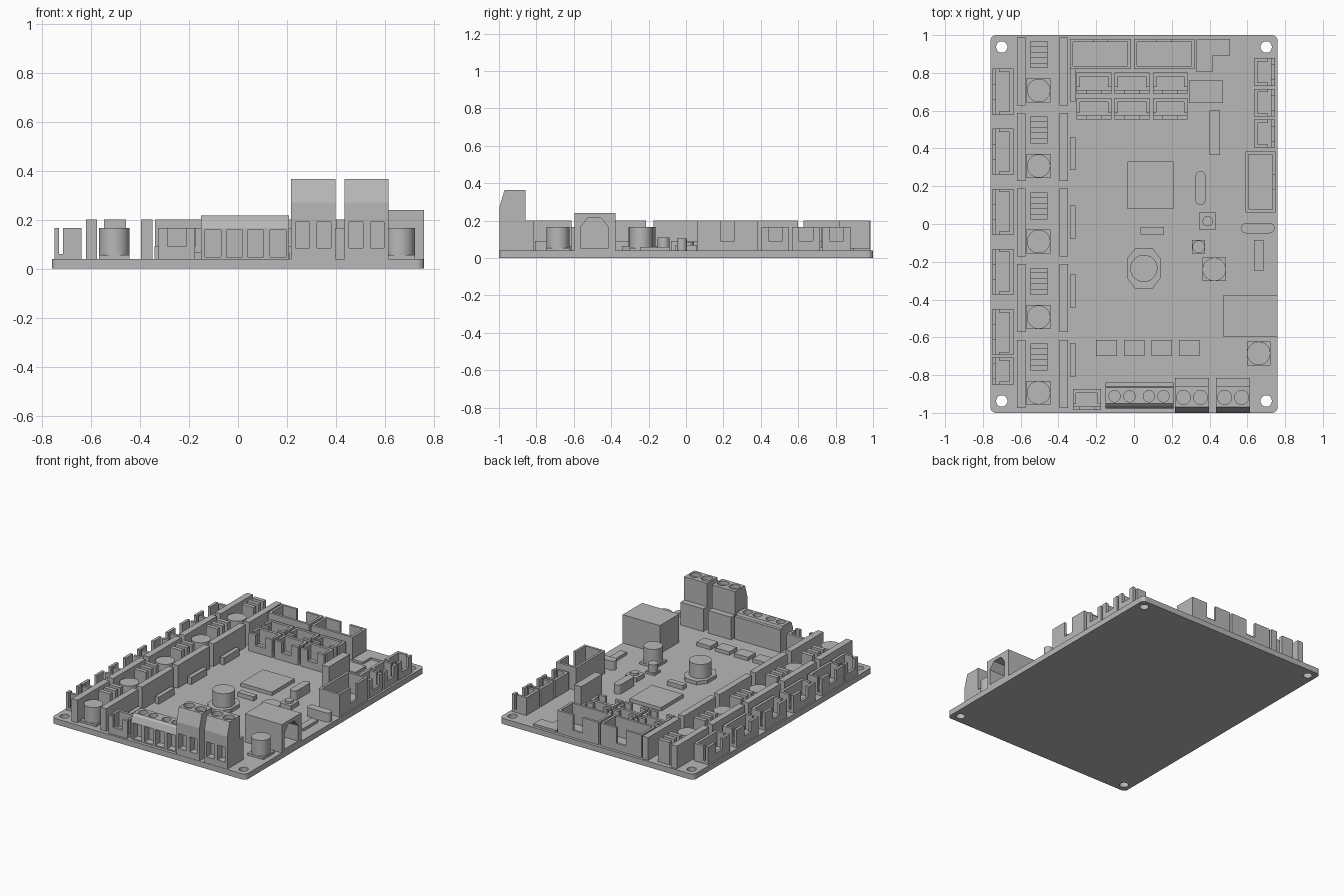
import bpy, bmesh, math
from mathutils import Matrix, Vector

if "Cube" in bpy.data.objects:
    bpy.data.objects.remove(bpy.data.objects["Cube"])

grey = bpy.data.materials.new("plain grey")
grey.diffuse_color = (0.48, 0.48, 0.48, 1)
grey.use_nodes = True
grey.node_tree.nodes["Principled BSDF"].inputs["Base Color"].default_value = grey.diffuse_color
Z0 = 0.04  # board top


def box(bm, x0, x1, y0, y1, z0, z1):
    m = Matrix.Translation(((x0 + x1) / 2, (y0 + y1) / 2, (z0 + z1) / 2))
    m = m @ Matrix.Diagonal((x1 - x0, y1 - y0, z1 - z0, 1))
    bmesh.ops.create_cube(bm, size=1, matrix=m)


def cyl(bm, x, y, r, z0, z1, seg=40):
    bmesh.ops.create_cone(bm, cap_ends=True, segments=seg, radius1=r, radius2=r, depth=z1 - z0,
                          matrix=Matrix.Translation((x, y, (z0 + z1) / 2)))


def prism(bm, pts, direction):
    """Extrude a closed loop of 3D points along a vector."""
    f = bm.faces.new([bm.verts.new(p) for p in pts])
    ext = bmesh.ops.extrude_face_region(bm, geom=[f], use_keep_orig=True)
    verts = [v for v in ext["geom"] if isinstance(v, bmesh.types.BMVert)]
    bmesh.ops.translate(bm, verts=verts, vec=Vector(direction))
    bmesh.ops.recalc_face_normals(bm, faces=bm.faces[:])


def finish(name, bm, cx=0, cy=0, ang=0, smooth=False):
    me = bpy.data.meshes.new(name)
    bm.to_mesh(me)
    bm.free()
    me.materials.append(grey)
    ob = bpy.data.objects.new(name, me)
    bpy.context.collection.objects.link(ob)
    ob.location = (cx, cy, 0)
    ob.rotation_euler = (0, 0, ang)
    if smooth:
        bpy.ops.object.select_all(action='DESELECT')
        ob.select_set(True)
        bpy.context.view_layer.objects.active = ob
        bpy.ops.object.shade_smooth_by_angle(angle=math.radians(30))
    return ob


def cut(ob, bm):
    """Subtract a cutter mesh and bake the result."""
    c = finish("cutter", bm)
    c.hide_render = True
    mod = ob.modifiers.new("cut", 'BOOLEAN')
    mod.object = c
    mod.solver = 'EXACT'
    bpy.context.view_layer.update()
    me = bpy.data.meshes.new_from_object(ob.evaluated_get(bpy.context.evaluated_depsgraph_get()))
    ob.modifiers.clear()
    ob.data = me
    bpy.data.objects.remove(c)


def block(name, x0, x1, y0, y1, z1):
    bm = bmesh.new()
    box(bm, x0, x1, y0, y1, Z0, z1)
    return finish(name, bm)


def notched_wall(bm, w, y0, y1, n, zn, z1):
    """Wall along x with a notch of width n cut down to zn."""
    h, k = w / 2, n / 2
    pts = [(-h, Z0), (h, Z0), (h, z1), (k, z1), (k, zn), (-k, zn), (-k, z1), (-h, z1)]
    prism(bm, [(x, y0, z) for x, z in pts], (0, y1 - y0, 0))


def connector(name, cx, cy, w, ang=0):
    """Shrouded plug: notched outer wall at local -y, C-shaped shell behind."""
    bm, h, t, z1 = bmesh.new(), w / 2, 0.018, 0.165
    box(bm, -h, h, -0.056, 0.056, Z0, 0.06)
    notched_wall(bm, w, -0.056, -0.036, 0.075, 0.09, z1)
    pts = [(-h, -.02), (-h + t, -.02), (-h + t, .036), (h - t, .036), (h - t, -.02),
           (h, -.02), (h, .056), (-h, .056)]
    prism(bm, [(x, y, Z0) for x, y in pts], (0, 0, z1 - Z0))
    finish(name, bm, cx, cy, ang)


def box_header(name, cx, cy, w, d, ang):
    bm, h, k, t, z1 = bmesh.new(), w / 2, d / 2, 0.017, 0.2
    box(bm, -h, h, -k, k, Z0, 0.06)
    notched_wall(bm, w, -k, -k + t, 0.075, 0.09, z1)
    box(bm, -h, h, k - t, k, Z0, z1)
    for s in (-h, h - t):
        box(bm, s, s + t, -k + t, k - t, Z0, z1)
    finish(name, bm, cx, cy, ang)


def capacitor(name, x, y, half, r, zb, z1):
    bm = bmesh.new()
    box(bm, x - half, x + half, y - half, y + half, Z0, zb)
    cyl(bm, x, y, r, zb - 0.005, z1)
    finish(name, bm, smooth=True)


# circuit board with rounded corners and four mounting holes
bm = bmesh.new()
pts = []
for i, (sx, sy) in enumerate([(1, 1), (-1, 1), (-1, -1), (1, -1)]):
    for j in range(7):
        a = math.pi / 2 * (i + j / 6)
        pts.append((sx * 0.73 + 0.03 * math.cos(a), sy * 0.97 + 0.03 * math.sin(a), 0))
prism(bm, pts, (0, 0, Z0))
board = finish("circuit_board", bm)
bm = bmesh.new()
for sx in (-1, 1):
    for sy in (-1, 1):
        cyl(bm, sx * 0.70, sy * 0.937, 0.03, -0.1, 0.1)
cut(board, bm)

# five driver bays: socket strips, jumper blocks, capacitors
for i in range(5):
    y = 0.807 - 0.4 * i
    block("socket_strip_outer", -0.62, -0.575, y - 0.18, y + 0.18, 0.2)
    block("socket_strip_inner", -0.395, -0.35, y - 0.18, y + 0.18, 0.2)
    capacitor("bay_capacitor", -0.505, y - 0.1, 0.063, 0.062, 0.055, 0.165)
    bm = bmesh.new()
    y0 = y + 0.018
    box(bm, -0.548, -0.458, y0, y0 + 0.143, Z0, 0.09)
    for k in range(3):
        box(bm, -0.548, -0.458, y0 + k * 0.0572, y0 + k * 0.0572 + 0.0286, Z0, 0.2)
    finish("jumper_block", bm)
    yc = 0.737 - 0.364 * i
    block("small_strip", -0.34, -0.31, yc - 0.088, yc + 0.088, 0.09)
    # left edge plug
    connector("left_plug", -0.694, 0.70 - 0.318 * i, 0.245, -math.pi / 2)

# remaining plugs
connector("left_small_plug", -0.694, -0.778, 0.148, -math.pi / 2)
connector("front_plug", -0.25, -0.93, 0.148)
for y in (0.805, 0.642, 0.478):
    connector("right_plug", 0.69, y, 0.148, math.pi / 2)
for x in (-0.212, -0.01, 0.192):
    for y in (0.745, 0.61):
        connector("inner_plug", x, y, 0.184)

# shrouded box headers
box_header("rear_header_left", -0.178, 0.9, 0.322, 0.16, math.pi)
box_header("rear_header_right", 0.16, 0.9, 0.322, 0.16, math.pi)
box_header("right_header", 0.67, 0.223, 0.322, 0.16, math.pi / 2)

# chips and flat parts
block("processor", -0.035, 0.21, 0.08, 0.33, 0.065)
block("pin_strip", 0.40, 0.455, 0.365, 0.60, 0.2)
block("rear_chip", 0.29, 0.47, 0.64, 0.76, 0.06)
block("small_chip", 0.035, 0.16, -0.055, -0.015, 0.07)
block("right_chip", 0.635, 0.685, -0.245, -0.085, 0.06)
for i in range(4):
    x = -0.2 + 0.146 * i
    block("power_transistor", x, x + 0.11, -0.70, -0.615, 0.065)
bm = bmesh.new()
pts = [(.33, .98), (.33, .805), (.415, .805), (.415, .893), (.508, .893), (.508, .98)]
prism(bm, [(x, y, Z0) for x, y in pts], (0, 0, 0.015))
finish("l_shaped_pad", bm)


# crystals: stadium shaped cans
def crystal(name, cx, cy, half, r, ang):
    bm = bmesh.new()
    pts = []
    for s, a0 in ((1, -math.pi / 2), (-1, math.pi / 2)):
        for j in range(11):
            a = a0 + math.pi * j / 10
            pts.append((s * (half - r) + r * math.cos(a), r * math.sin(a), Z0))
    prism(bm, pts, (0, 0, 0.065))
    finish(name, bm, cx, cy, ang, True)


crystal("crystal_centre", 0.352, 0.19, 0.09, 0.026, math.pi / 2)
crystal("crystal_right", 0.655, -0.022, 0.09, 0.027, 0)

# button, free capacitors, inductor
capacitor("reset_button", 0.39, 0.015, 0.045, 0.027, 0.07, 0.085)
capacitor("small_capacitor", 0.342, -0.12, 0.035, 0.033, 0.055, 0.11)
capacitor("centre_capacitor", 0.425, -0.24, 0.063, 0.062, 0.055, 0.165)
capacitor("front_capacitor", 0.66, -0.685, 0.063, 0.062, 0.055, 0.165)
bm = bmesh.new()
pts = [(.09, .05), (.045, .108), (-.045, .108), (-.09, .05),
       (-.09, -.05), (-.045, -.108), (.045, -.108), (.09, -.05)]
prism(bm, [(0.052 + x, y - 0.235, Z0) for x, y in pts], (0, 0, 0.025))
cyl(bm, 0.052, -0.235, 0.072, 0.06, 0.165)
finish("inductor", bm, smooth=True)

# USB style jack with chamfered opening on the right
jack = block("right_jack", 0.47, 0.76, -0.595, -0.378, 0.24)
bm = bmesh.new()
pts = [(-.565, .055), (-.415, .055), (-.415, .165), (-.455, .215), (-.525, .215), (-.565, .165)]
prism(bm, [(0.55, y, z) for y, z in pts], (0.3, 0, 0))
cut(jack, bm)


# screw terminals: side profile extruded along x, screw wells and wire windows cut out
def terminal(name, x0, x1, profile, screws, sy, sr, wins, wz, ztop, yfront):
    bm = bmesh.new()
    prism(bm, [(x0, y, z) for y, z in profile], (x1 - x0, 0, 0))
    ob = finish(name, bm)
    bm = bmesh.new()
    for x in screws:
        cyl(bm, x, sy, sr, ztop - 0.03, ztop + 0.05, 32)
    for a, b in wins:
        box(bm, a, b, yfront - 0.05, yfront + 0.05, *wz)
    cut(ob, bm)


low = [(-.978, Z0), (-.978, .165), (-.963, .205), (-.95, .217), (-.865, .217), (-.86, .2), (-.838, .2), (-.838, Z0)]
terminal("terminal_wide", -0.152, 0.208, low, (-.103, -.024, .079, .156), -.912, .03,
         ((-.135, -.07), (-.047, .018), (.038, .105), (.13, .195)), (.048, .158), .217, -.978)
tall = [(-.998, Z0), (-.998, .27), (-.97, .365), (-.858, .365), (-.858, .2), (-.815, .2), (-.815, Z0)]
for name, x in (("terminal_left", 0.217), ("terminal_right", 0.435)):
    terminal(name, x, x + 0.18, tall, (x + .045, x + .135), -.918, .037,
             ((x + .018, x + .075), (x + .105, x + .162)), (.085, .19), .365, -.998)
